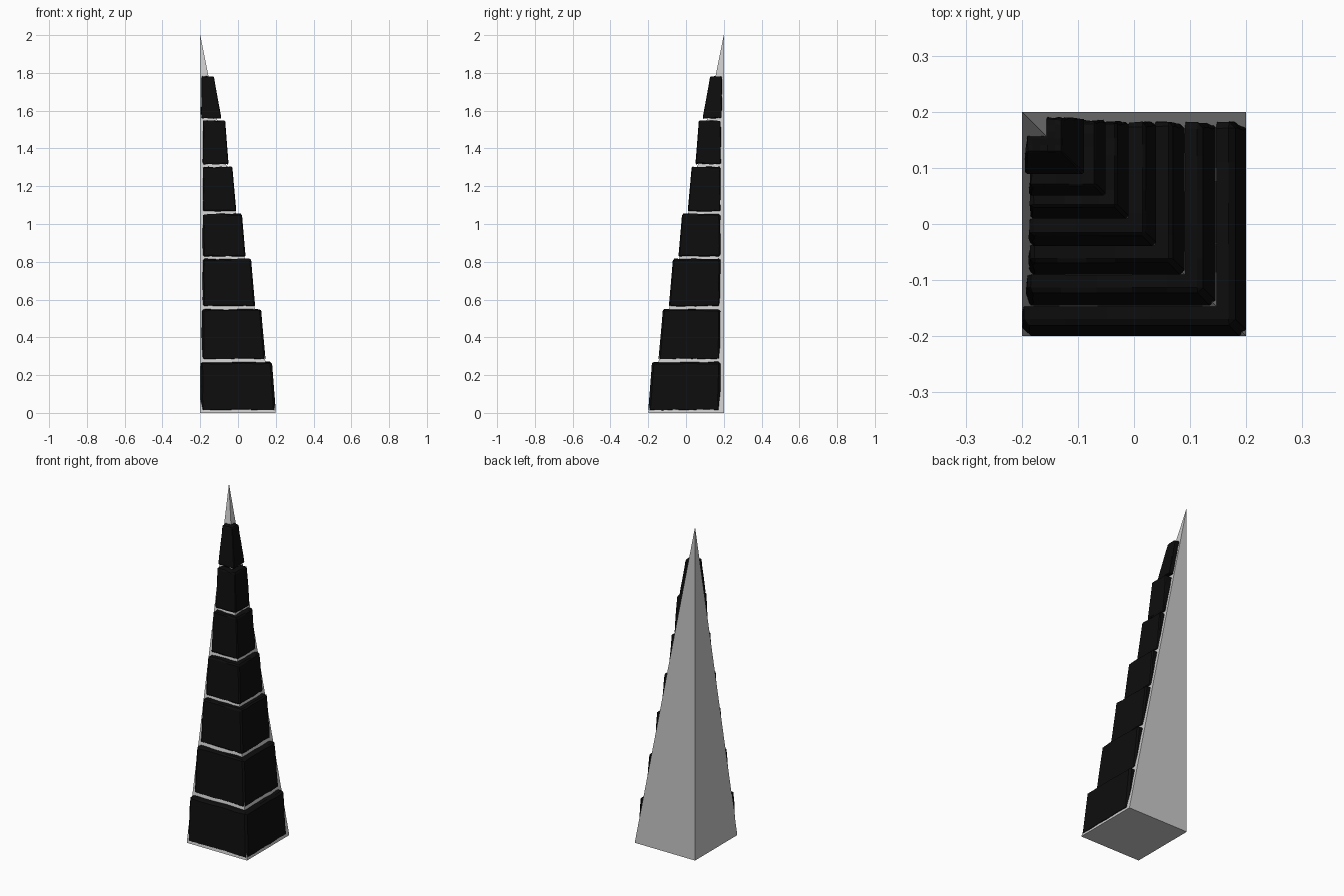
import bpy, bmesh, random
from mathutils import Vector

if "Cube" in bpy.data.objects:
    bpy.data.objects.remove(bpy.data.objects["Cube"])

random.seed(4)
black = bpy.data.materials.new("black_stone")
black.diffuse_color = (0.004, 0.004, 0.004, 1)
black.use_nodes = True
black.node_tree.nodes["Principled BSDF"].inputs["Base Color"].default_value = black.diffuse_color


def make_object(name, bm, mat=None):
    bmesh.ops.recalc_face_normals(bm, faces=bm.faces[:])
    mesh = bpy.data.meshes.new(name)
    bm.to_mesh(mesh)
    bm.free()
    obj = bpy.data.objects.new(name, mesh)
    bpy.context.collection.objects.link(obj)
    if mat:
        mesh.materials.append(mat)
    return obj


# Grey leaning spike: square base, tip above the back left corner
bm = bmesh.new()
base = [bm.verts.new(p) for p in
        [(-0.2, -0.2, 0), (0.2, -0.2, 0), (0.2, 0.2, 0), (-0.2, 0.2, 0)]]
tip = bm.verts.new((-0.2, 0.2, 2))
bm.faces.new(base[::-1])
for i in range(4):
    bm.faces.new((base[i], base[(i + 1) % 4], tip))
make_object("spike_core", bm)


# Rough tapered stone wrapped around the front right corner
def stone(name, z0, z1, r0, r1, left, back):
    bm = bmesh.new()
    bmesh.ops.create_cube(bm, size=1)
    bmesh.ops.bevel(bm, geom=bm.edges[:], offset=0.03, segments=1,
                    affect='EDGES')
    # Cut the long edges so the outline can wander
    for axis in (0, 1):
        for t in (-0.3, -0.1, 0.1, 0.3):
            n = Vector((0, 0, 0))
            n[axis] = 1
            bmesh.ops.bisect_plane(bm, geom=bm.verts[:] + bm.edges[:] + bm.faces[:],
                                   plane_co=n * t, plane_no=n)
    for t in (-0.25, 0, 0.25):
        bmesh.ops.bisect_plane(bm, geom=bm.verts[:] + bm.edges[:] + bm.faces[:],
                               plane_co=(0, 0, t), plane_no=(0, 0, 1))
    for v in bm.verts:
        u, w, t = v.co.x + 0.5, 0.5 - v.co.y, v.co.z + 0.5
        r = r0 + (r1 - r0) * t
        x = left + (r - left) * u
        y = back - (back + r) * w
        z = z0 + (z1 - z0) * t
        # Wobble the top and bottom rims and the two end faces
        if t < 0.1 or t > 0.9:
            z += random.uniform(-0.003, 0.003)
        if u < 0.1:
            x += random.uniform(-0.001, 0.004)
        if w < 0.1:
            y -= random.uniform(-0.001, 0.004)
        v.co = (x, y, z)
    make_object(name, bm, black)


# bottom, top, outer reach at bottom and top, left end, back end
stones = [
    (0.010, 0.268, 0.200, 0.180, -0.199, 0.182),
    (0.280, 0.548, 0.146, 0.122, -0.193, 0.182),
    (0.562, 0.815, 0.091, 0.069, -0.188, 0.182),
    (0.828, 1.052, 0.040, 0.021, -0.187, 0.182),
    (1.066, 1.302, -0.009, -0.030, -0.186, 0.184),
    (1.318, 1.546, -0.050, -0.068, -0.187, 0.185),
    (1.560, 1.780, -0.088, -0.128, -0.194, 0.190),
]
for i, s in enumerate(stones):
    stone(f"stone_{i + 1}", *s)
